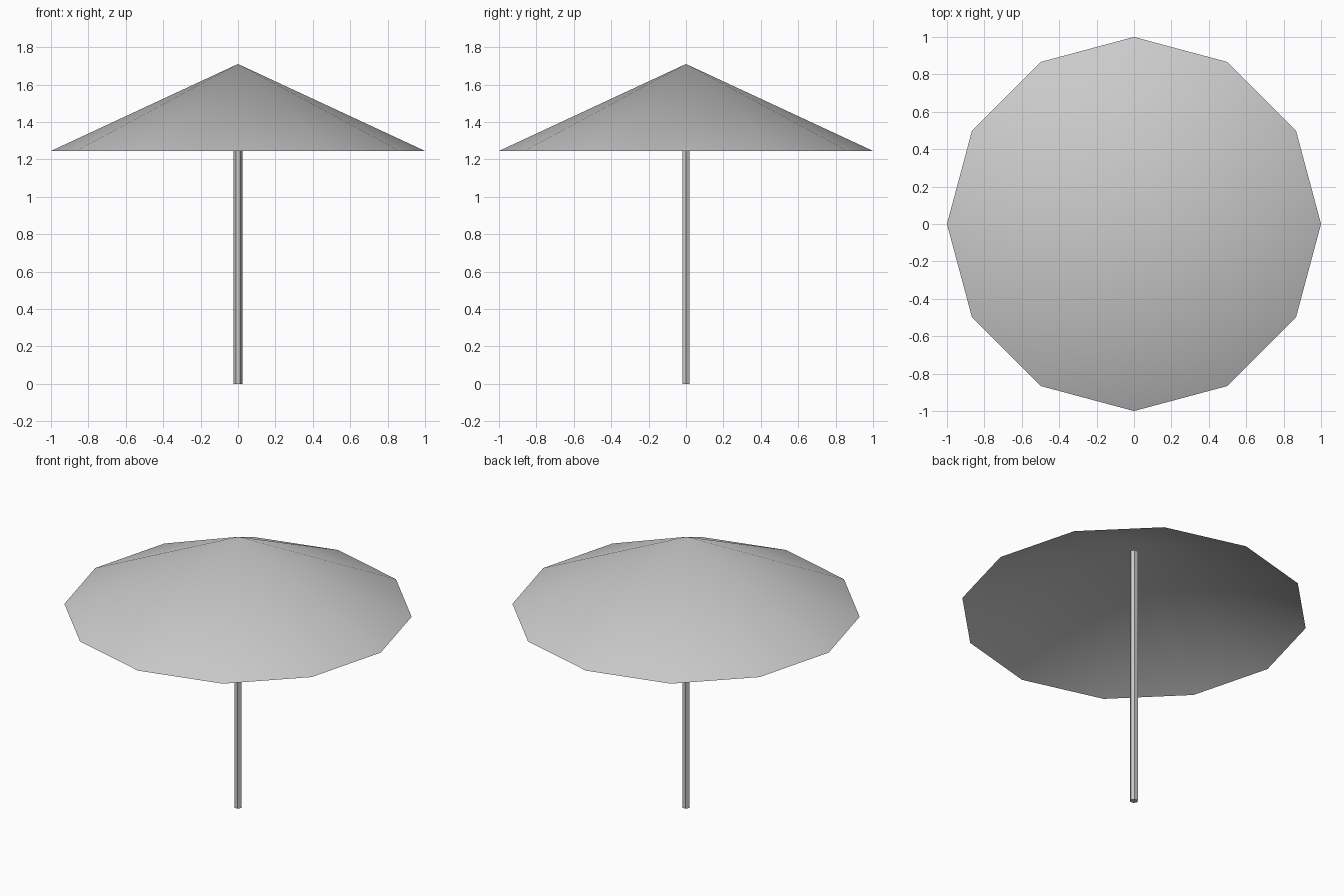
import bpy
import math

cube = bpy.data.objects.get("Cube")
if cube:
    bpy.data.objects.remove(cube, do_unlink=True)

RIM_Z, APEX_Z, POLE_TOP = 1.245, 1.71, 1.65

grey = bpy.data.materials.new("light grey")
grey.use_nodes = True
colour = (0.6, 0.6, 0.6, 1)
grey.diffuse_color = colour
grey.node_tree.nodes["Principled BSDF"].inputs["Base Color"].default_value = colour


def add_cone(name, sides, r_bottom, r_top, z0, z1, fill, turn):
    """Faceted cone or cylinder standing between two heights."""
    bpy.ops.mesh.primitive_cone_add(
        vertices=sides, radius1=r_bottom, radius2=r_top, depth=z1 - z0,
        end_fill_type=fill, location=(0, 0, (z0 + z1) / 2),
        rotation=(0, 0, turn))
    obj = bpy.context.object
    obj.name = name
    obj.data.materials.append(grey)
    bpy.ops.object.shade_smooth_by_angle(angle=math.radians(35))
    return obj


# Shallow twelve-sided canopy, open underneath
add_cone("canopy", 12, 1, 0, RIM_Z, APEX_Z, 'NOTHING', 0)

# Slim hexagonal pole with corners on the x axis
add_cone("pole", 6, 0.023, 0.023, 0, POLE_TOP, 'NGON', math.pi / 6)
